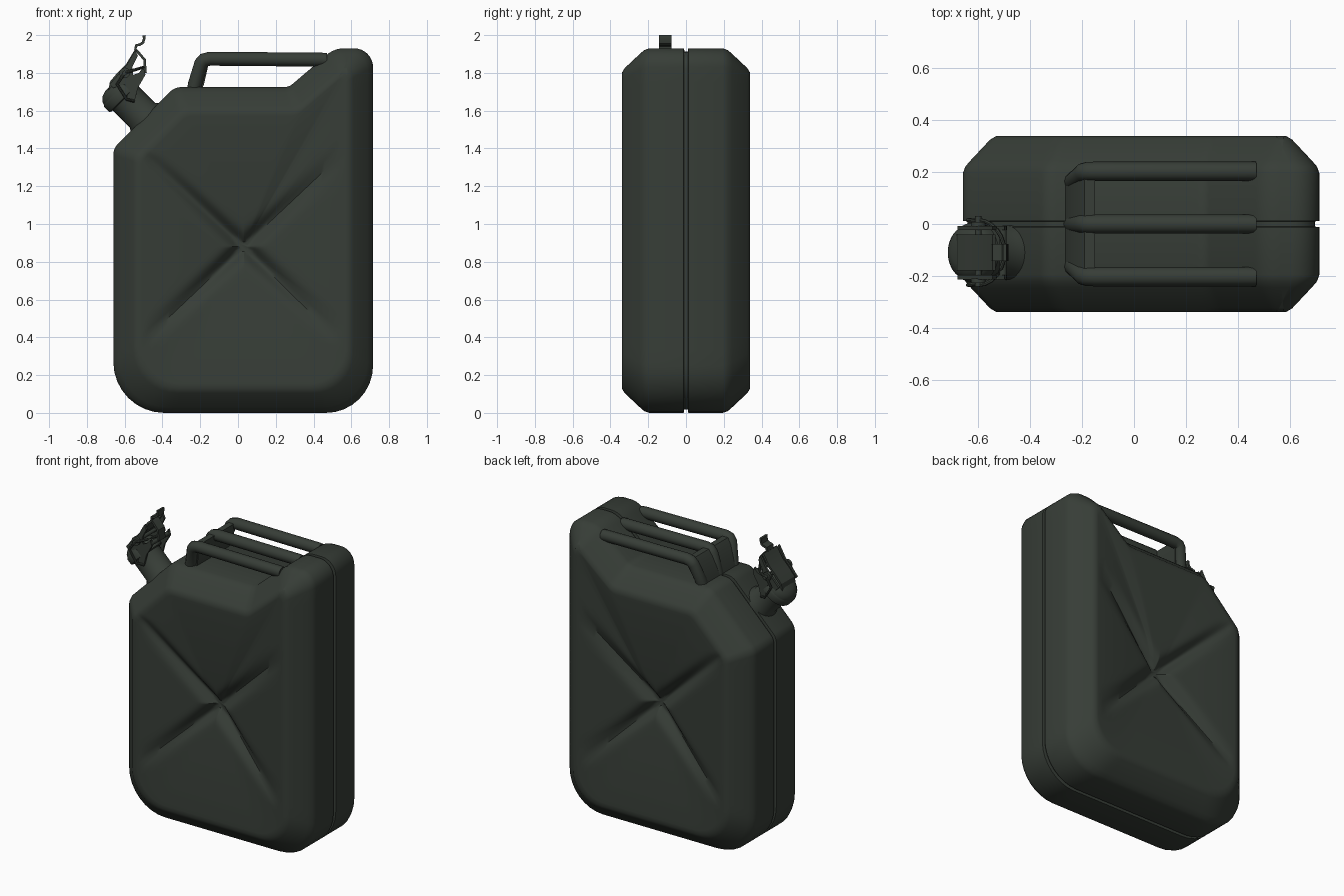
import bpy, bmesh, math
from mathutils import Vector

if "Cube" in bpy.data.objects:
    bpy.data.objects.remove(bpy.data.objects["Cube"])

green = bpy.data.materials.new("dark olive green")
green.diffuse_color = (0.038, 0.047, 0.038, 1)
green.use_nodes = True
green.node_tree.nodes["Principled BSDF"].inputs["Base Color"].default_value = green.diffuse_color


def finish(name, bm, angle=40):
    """Turn a bmesh into a shaded, coloured object."""
    bmesh.ops.recalc_face_normals(bm, faces=bm.faces)
    me = bpy.data.meshes.new(name)
    bm.to_mesh(me)
    bm.free()
    me.materials.append(green)
    me.shade_smooth()
    me.set_sharp_from_angle(angle=math.radians(angle))
    ob = bpy.data.objects.new(name, me)
    bpy.context.collection.objects.link(ob)
    return ob


def loft(name, rings, angle=40):
    """Skin closed rings of equal length and cap both ends."""
    bm = bmesh.new()
    vs = [[bm.verts.new(p) for p in r] for r in rings]
    n = len(rings[0])
    for a, b in zip(vs, vs[1:]):
        for i in range(n):
            j = (i + 1) % n
            bm.faces.new((a[i], a[j], b[j], b[i]))
    bm.faces.new(vs[0])
    bm.faces.new(vs[-1])
    return finish(name, bm, angle)


def tube(name, pts, r, sides=12):
    """Round bar along a path, with mitred bends."""
    pts = [Vector(p) for p in pts]
    rings = []
    for i, p in enumerate(pts):
        d0 = (p - pts[i - 1]).normalized() if i else None
        d1 = (pts[i + 1] - p).normalized() if i < len(pts) - 1 else d0
        t = ((d0 or d1) + d1).normalized()
        ref = Vector((0, 1, 0)) if abs(t.y) < 0.8 else Vector((1, 0, 0))
        a = (ref - t * ref.dot(t)).normalized()
        b = t.cross(a)
        rings.append([p + r * (a * math.cos(k) + b * math.sin(k))
                      for k in (2 * math.pi * s / sides for s in range(sides))])
    return loft(name, rings)


def plate(name, outline, y0, y1):
    """Side profile in x and z, extruded along y."""
    return loft(name, [[(x, y, z) for x, z in outline] for y in (y0, y1)], 30)


# Can outline: corner x, corner z, outer radius, panel radius
CORNERS = [(-0.66, 0, 0.27, 0.22), (0.715, 0, 0.25, 0.2), (0.715, 1.93, 0.1, 0.04),
           (0.51, 1.93, 0.14, 0.06), (0.27, 1.725, 0.07, 0.1),
           (-0.335, 1.725, 0.09, 0.08), (-0.66, 1.4, 0.08, 0.06)]
DEPTH, INSET = 0.34, 0.13


def outline(d):
    """Rounded can outline moved inward by d."""
    n = len(CORNERS)
    P = [Vector(c[:2]) for c in CORNERS]
    dirs = [(P[(i + 1) % n] - P[i]).normalized() for i in range(n)]
    out = []
    for i in range(n):
        a, b = dirs[i - 1], dirs[i]
        na, nb = Vector((-a.y, a.x)), Vector((-b.y, b.x))
        q = P[i] + (na + nb) * d / (1 + na.dot(nb))
        r = CORNERS[i][2] + (CORNERS[i][3] - CORNERS[i][2]) * d / INSET
        turn = math.atan2(a.x * b.y - a.y * b.x, a.dot(b))
        s = math.copysign(1, turn)
        start = q - a * r * math.tan(abs(turn) / 2)
        centre = start + na * r * s
        out.append([centre + (-na * s * math.cos(turn * k / 8)
                    + a * math.sin(abs(turn) * k / 8)) * r for k in range(9)])
    pts = []
    for i, arc in enumerate(out):
        end, nxt = arc[-1], out[(i + 1) % n][0]
        pts += arc + [end.lerp(nxt, k / 20) for k in range(1, 20)]
    return pts


# Body half: pressed panel with a cross-shaped groove, chamfer, rim, seam
CX, CZ = 0.03, 0.88
panel = outline(INSET)
half = []
for k in range(1, 31):
    t = k / 30
    ring = []
    for p in panel:
        x, z = CX + (p.x - CX) * t, CZ + (p.y - CZ) * t
        u, v = abs(x - CX) / 0.52, abs(z - CZ) / 0.49
        dent = 0.075 * (1 - t) ** 1.4
        groove = 0.055 * max(0, 1 - max(u, v)) ** 0.6 * math.exp(-((u - v) / 0.11) ** 2)
        ring.append((x, -DEPTH + min(dent + groove, 0.115), z))
    half.append(ring)
for y, d in [(0.325, 0.105), (0.245, 0.03), (0.222, 0.01), (0.195, 0),
             (0.012, 0), (0.01, 0.018)]:
    half.append([(p.x, -y, p.y) for p in outline(d)])
loft("can_body", half + [[(x, -y, z) for x, y, z in r] for r in reversed(half)], 38)

# Three carrying bars, outer ones leaning in at the foot
for side, name in ((-1, "front"), (0, "middle"), (1, "back")):
    y = 0.203 * side
    tube(name + "_handle_bar",
         [(0.47, y, 1.868), (0.44, y, 1.87), (-0.15, y, 1.875), (-0.18, y, 1.868),
          (-0.195, y * 0.98, 1.85), (-0.228, y * 0.82, 1.74), (-0.235, y * 0.8, 1.7)], 0.037)

# Web joining the bars at the foot
loft("handle_web", [[(x0, -w, z), (x1, -w, z), (x1, w, z), (x0, w, z)]
     for z, x0, x1, w in ((1.7, -0.27, -0.195, 0.17), (1.74, -0.26, -0.18, 0.17),
                          (1.85, -0.215, -0.155, 0.2), (1.885, -0.19, -0.15, 0.2))])

# Pouring neck, lip and cap, turned about a tilted axis
BASE, YN = Vector((-0.495, -0.11, 1.565)), -0.11
AX = Vector((-1, 0, 1)).normalized()
SIDE = Vector((1, 0, 1)).normalized()


def turned(name, prof, sides=32):
    loft(name, [[BASE + AX * s + r * (SIDE * math.cos(a) + Vector((0, 1, 0)) * math.sin(a))
                 for a in (2 * math.pi * k / sides for k in range(sides))] for s, r in prof])


turned("pouring_neck", [(-0.06, 0.105), (0.0, 0.105), (0.015, 0.093), (0.16, 0.093)])
turned("neck_lip", [(0.145, 0.1), (0.15, 0.113), (0.19, 0.113), (0.2, 0.105)])
turned("cap", [(0.2, 0.105), (0.215, 0.1), (0.235, 0.08), (0.245, 0.05)])

# Clamp cheeks on both sides of the cap
CHEEK = [(-0.68, 1.74), (-0.66, 1.72), (-0.6, 1.74), (-0.585, 1.66), (-0.55, 1.64),
         (-0.53, 1.72), (-0.49, 1.79), (-0.5, 1.83), (-0.525, 1.8), (-0.555, 1.79),
         (-0.56, 1.83), (-0.53, 1.89), (-0.545, 1.92), (-0.59, 1.84)]
for s, name in ((-1, "front"), (1, "back")):
    y = YN + s * 0.095
    plate(name + "_clamp_cheek", CHEEK, y - 0.008, y + 0.008)
    tube(name + "_pivot_head", [(-0.6, YN + s * 0.1, 1.8), (-0.6, YN + s * 0.118, 1.8)], 0.028, 16)
    # Wire hoop arm down to the neck
    tube(name + "_wire_arm", [(-0.6, YN + s * 0.12, 1.8), (-0.64, YN + s * 0.125, 1.74),
                              (-0.59, YN + s * 0.122, 1.66), (-0.55, YN + s * 0.1, 1.65)], 0.008, 8)
tube("pivot_pin", [(-0.6, YN - 0.13, 1.8), (-0.6, YN + 0.14, 1.8)], 0.012)
tube("rear_pin", [(-0.505, YN - 0.1, 1.8), (-0.505, YN + 0.1, 1.8)], 0.014)
tube("wire_hoop", [(-0.6 + 0.1 * math.cos(a), YN + 0.125 * math.sin(a), 1.8 + 0.03 * math.cos(a))
                   for a in (math.pi * (k / 12 - 0.5) for k in range(13))], 0.008, 8)


# Bent sheet lever with a curled thumb hook
def sheet(name, path, w, th=0.014):
    pts = [Vector((x, z)) for x, z in path]
    up, low = [], []
    for i, p in enumerate(pts):
        d = (pts[min(i + 1, len(pts) - 1)] - pts[max(i - 1, 0)]).normalized()
        nrm = Vector((-d.y, d.x)) * th / 2
        up.append(p + nrm)
        low.append(p - nrm)
    plate(name, [tuple(p) for p in up + low[::-1]], YN - w, YN + w)


sheet("lever_plate", [(-0.68, 1.7), (-0.672, 1.75), (-0.63, 1.8), (-0.585, 1.845), (-0.54, 1.92)], 0.07)
sheet("thumb_hook", [(-0.49, 1.8), (-0.495, 1.87), (-0.525, 1.905), (-0.543, 1.925), (-0.54, 1.945),
                     (-0.52, 1.95), (-0.503, 1.96), (-0.497, 1.98), (-0.498, 1.999)], 0.033)
